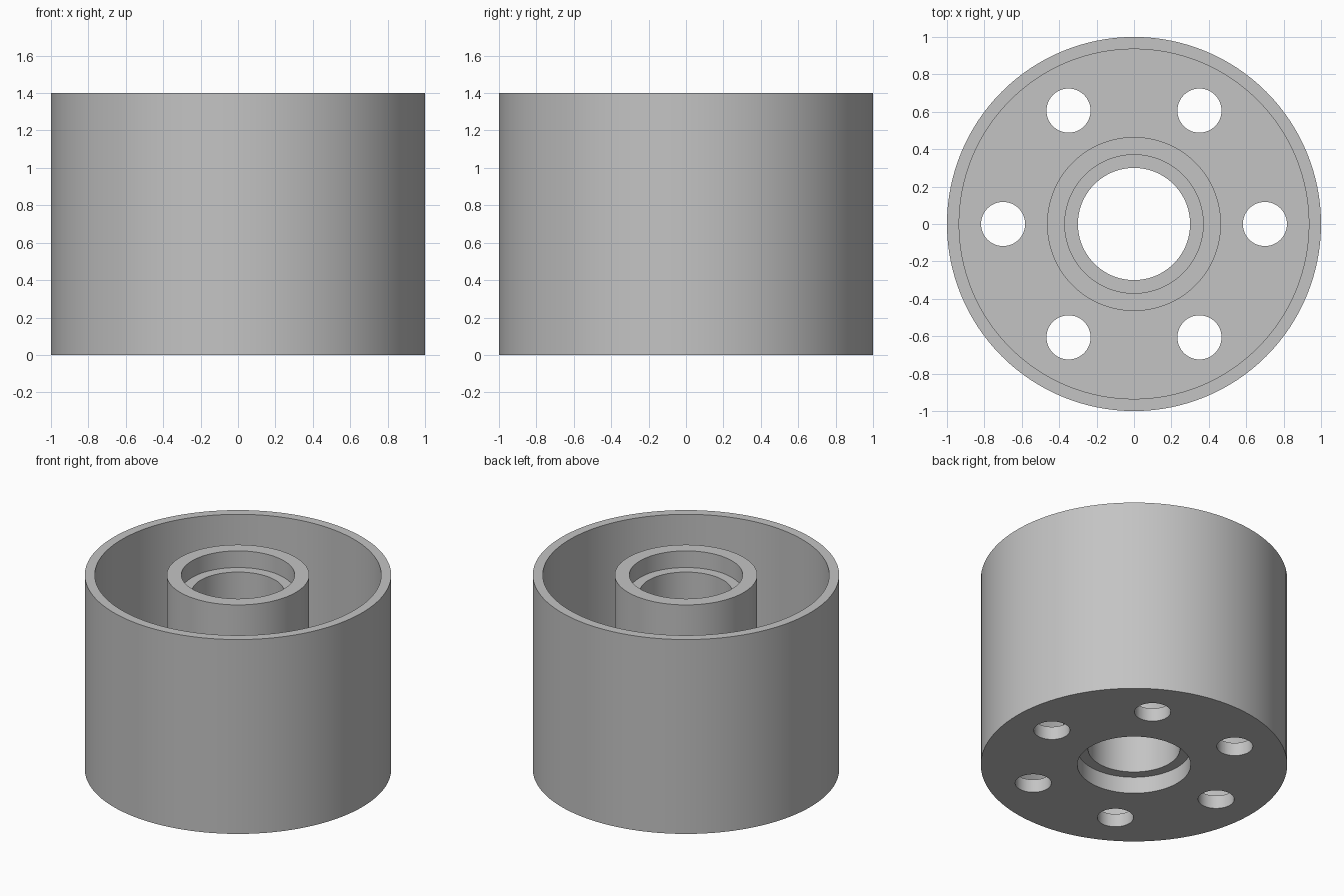
import bpy
import bmesh
from math import cos, sin, radians, tau

cube = bpy.data.objects.get("Cube")
if cube:
    bpy.data.objects.remove(cube, do_unlink=True)

# Main dimensions
HEIGHT, FLOOR = 1.4, 0.095
OUTER, WALL_INNER = 1.0, 0.935
HUB, SEAT, BORE = 0.465, 0.37, 0.30
SEAT_DEPTH = 0.12
HOLE, HOLE_CIRCLE, HOLE_COUNT = 0.118, 0.70, 6
SEGMENTS = 128

grey = bpy.data.materials.new("plain grey")
grey.use_nodes = True
colour = (0.55, 0.55, 0.55, 1.0)
grey.diffuse_color = colour
grey.node_tree.nodes["Principled BSDF"].inputs["Base Color"].default_value = colour


def add_object(name, bm):
    bmesh.ops.recalc_face_normals(bm, faces=bm.faces)
    mesh = bpy.data.meshes.new(name)
    bm.to_mesh(mesh)
    bm.free()
    mesh.materials.append(grey)
    obj = bpy.data.objects.new(name, mesh)
    bpy.context.collection.objects.link(obj)
    return obj


def lathe(name, profile):
    """Turn a closed (radius, height) profile around the z axis."""
    bm = bmesh.new()
    rings = []
    for i in range(SEGMENTS):
        a = tau * i / SEGMENTS
        rings.append([bm.verts.new((r * cos(a), r * sin(a), z)) for r, z in profile])
    n = len(profile)
    for i, ring in enumerate(rings):
        after = rings[(i + 1) % SEGMENTS]
        for j in range(n):
            k = (j + 1) % n
            bm.faces.new((ring[j], after[j], after[k], ring[k]))
    return add_object(name, bm)


# Cup with a central hub, stepped bore at both ends
housing = lathe("housing", [
    (SEAT, 0), (OUTER, 0), (OUTER, HEIGHT), (WALL_INNER, HEIGHT),
    (WALL_INNER, FLOOR), (HUB, FLOOR), (HUB, HEIGHT), (SEAT, HEIGHT),
    (SEAT, HEIGHT - SEAT_DEPTH), (BORE, HEIGHT - SEAT_DEPTH),
    (BORE, SEAT_DEPTH), (SEAT, SEAT_DEPTH),
])

# Ring of round holes through the floor
bm = bmesh.new()
for i in range(HOLE_COUNT):
    a = tau * i / HOLE_COUNT
    made = bmesh.ops.create_cone(bm, cap_ends=True, segments=48,
                                 radius1=HOLE, radius2=HOLE, depth=4 * FLOOR)
    bmesh.ops.translate(bm, verts=made["verts"],
                        vec=(HOLE_CIRCLE * cos(a), HOLE_CIRCLE * sin(a), 0))
cutter = add_object("floor_hole_cutter", bm)
cutter.hide_render = True

holes = housing.modifiers.new("floor holes", 'BOOLEAN')
holes.operation = 'DIFFERENCE'
holes.solver = 'EXACT'
holes.object = cutter

bpy.ops.object.select_all(action='DESELECT')
housing.select_set(True)
bpy.context.view_layer.objects.active = housing
bpy.ops.object.modifier_apply(modifier=holes.name)
bpy.data.objects.remove(cutter, do_unlink=True)

# Smooth walls with crisp rims
bpy.ops.object.shade_smooth_by_angle(angle=radians(30))
